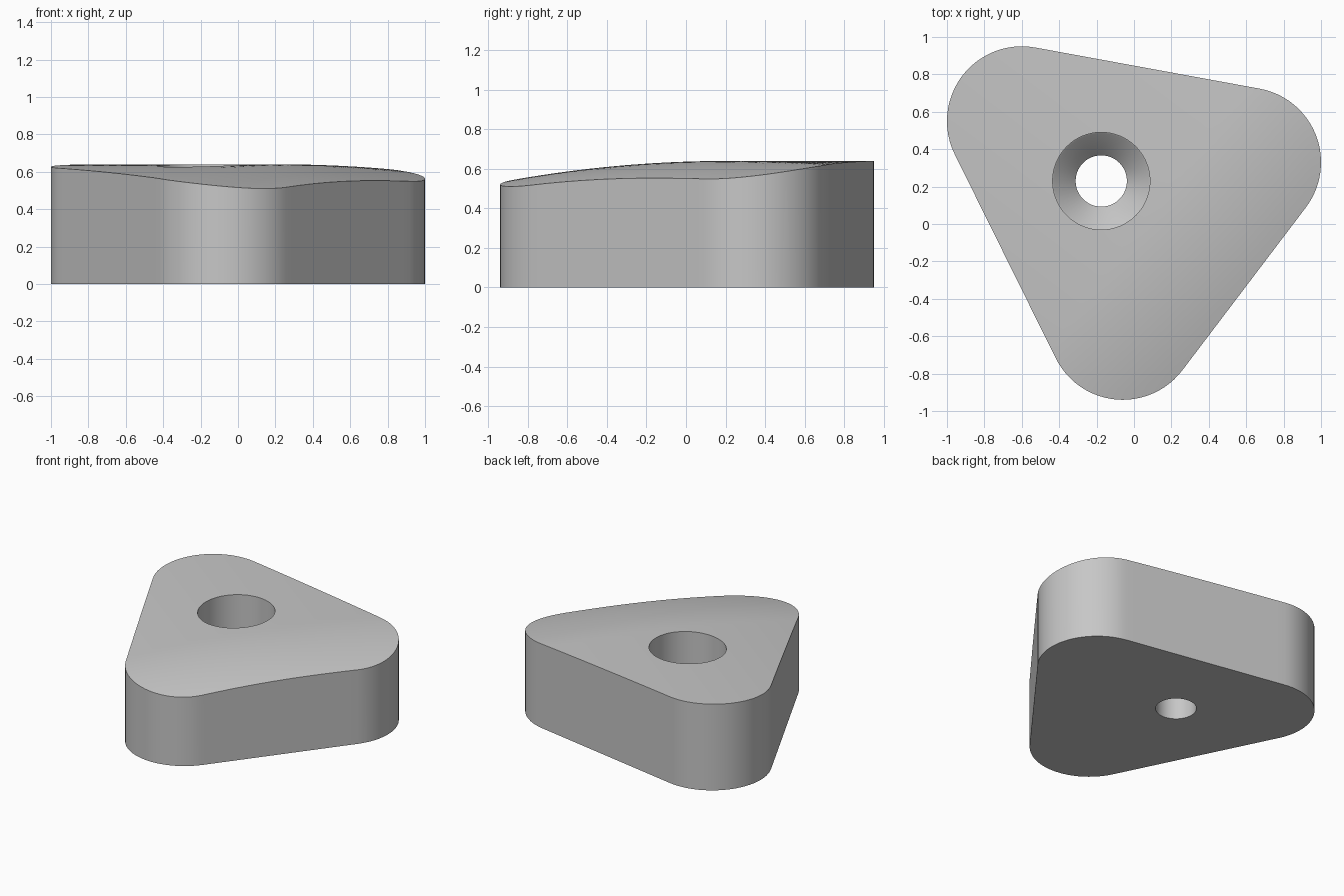
import bpy, bmesh, math
from mathutils import Vector

cube = bpy.data.objects.get("Cube")
if cube:
    bpy.data.objects.remove(cube)

CORNERS = [Vector((0.6, 0.33)), Vector((-0.6, 0.55)), Vector((-0.06, -0.54))]
RADIUS = 0.4
HOLE = Vector((-0.175, 0.23))
ARC_STEPS, EDGE_STEPS, RINGS = 24, 18, 16


def top_height(p):
    """Gently domed top that falls away towards the front left edge."""
    s = 0.797 * p.x - 0.604 * p.y
    t = 0.604 * p.x + 0.797 * p.y - 0.3
    return 0.64 - 0.22 * max(0, s - 0.05) ** 2 - (0.06 if t < 0 else 0.035) * t * t


def rounded_outline():
    """Counter-clockwise rounded triangle, with its straight edges subdivided."""
    arcs = []
    for i, c in enumerate(CORNERS):
        d_in, d_out = c - CORNERS[i - 1], CORNERS[(i + 1) % 3] - c
        start = math.atan2(-d_in.x, d_in.y)
        sweep = (math.atan2(-d_out.x, d_out.y) - start) % math.tau
        angles = [start + sweep * k / ARC_STEPS for k in range(ARC_STEPS + 1)]
        arcs.append([c + RADIUS * Vector((math.cos(a), math.sin(a))) for a in angles])
    points = []
    for i, arc in enumerate(arcs):
        points += arc
        end = arcs[(i + 1) % 3][0]
        points += [arc[-1].lerp(end, k / EDGE_STEPS) for k in range(1, EDGE_STEPS)]
    return points


outline = rounded_outline()
directions = [(p - HOLE).normalized() for p in outline]
bm = bmesh.new()
loops = []


def add_loop(points, height):
    loops.append([bm.verts.new((p.x, p.y, height(p))) for p in points])


def hole_circle(radius):
    return [HOLE + d * radius for d in directions]


# Outer wall and domed top
add_loop(outline, lambda p: 0)
rim = hole_circle(0.26)
for k in range(RINGS + 1):
    add_loop([a.lerp(b, k / RINGS) for a, b in zip(outline, rim)], top_height)

# Countersunk screw hole
for radius, z in [(0.26, 0.29), (0.253, 0.285), (0.137, 0.16), (0.137, 0)]:
    add_loop(hole_circle(radius), lambda p: z)

# Skin the closed sequence of loops, which also makes the flat base
n = len(outline)
for i, lower in enumerate(loops):
    upper = loops[(i + 1) % len(loops)]
    for j in range(n):
        k = (j + 1) % n
        bm.faces.new((lower[j], lower[k], upper[k], upper[j]))
bmesh.ops.recalc_face_normals(bm, faces=bm.faces)

mesh = bpy.data.meshes.new("triangular_block")
bm.to_mesh(mesh)
bm.free()
block = bpy.data.objects.new("triangular_block", mesh)
bpy.context.collection.objects.link(block)

# Plain grey finish
grey = bpy.data.materials.new("plain_grey")
grey.use_nodes = True
colour = (0.57, 0.57, 0.57, 1)
grey.diffuse_color = colour
grey.node_tree.nodes["Principled BSDF"].inputs["Base Color"].default_value = colour
mesh.materials.append(grey)

bpy.ops.object.select_all(action="DESELECT")
block.select_set(True)
bpy.context.view_layer.objects.active = block
bpy.ops.object.shade_smooth_by_angle(angle=math.radians(30))
